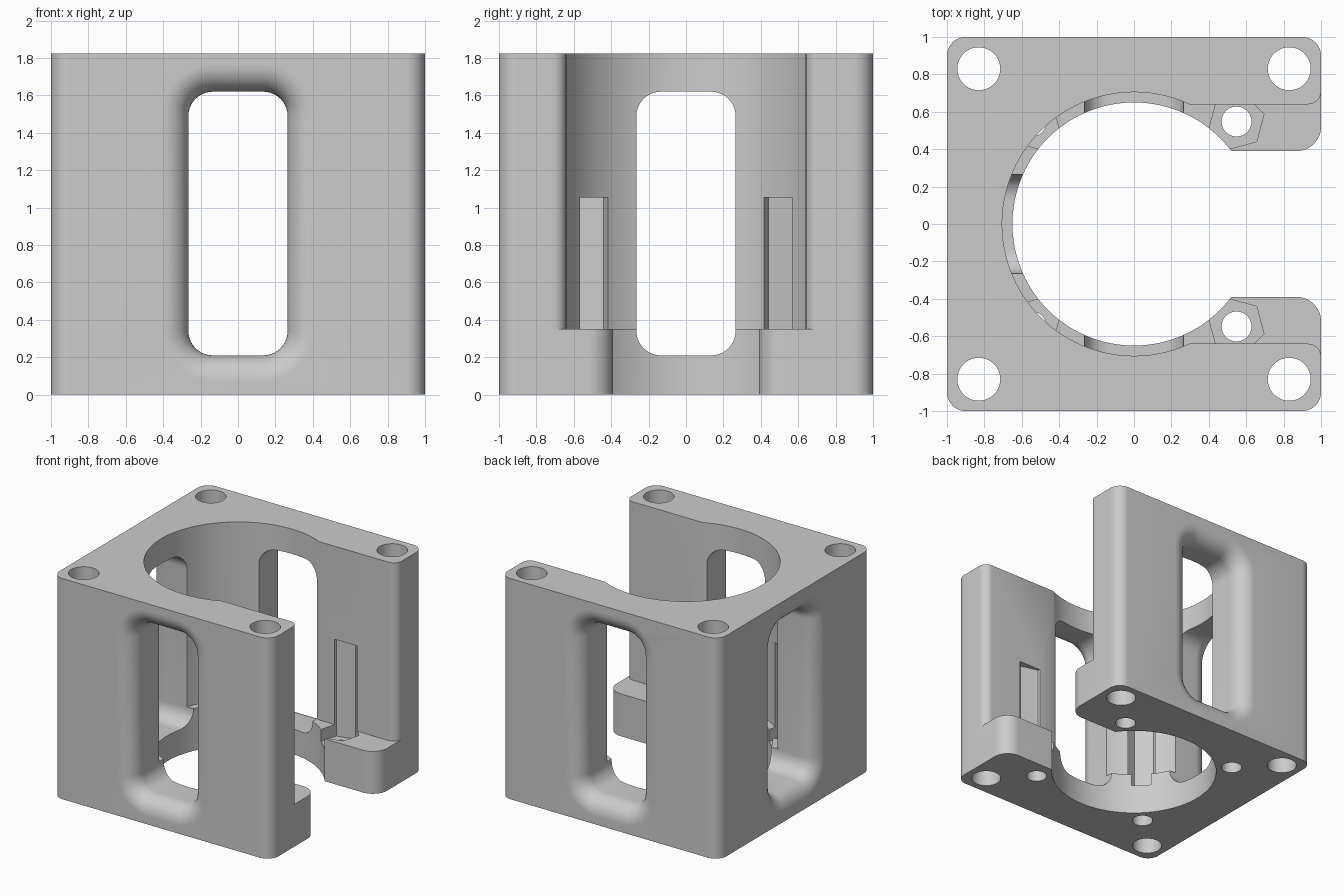
import bpy, bmesh
from math import sin, cos, pi, radians
from mathutils import Matrix

HEIGHT, SHELF, WALL, FLARE = 1.825, 0.35, 0.64, 0.14

cube = bpy.data.objects.get("Cube")
if cube:
    bpy.data.objects.remove(cube, do_unlink=True)

grey = bpy.data.materials.new("light grey")
grey.use_nodes = True
grey.diffuse_color = (0.6, 0.6, 0.6, 1)
grey.node_tree.nodes["Principled BSDF"].inputs["Base Color"].default_value = (0.6, 0.6, 0.6, 1)


def arc(cx, cy, r, start, end, steps):
    angles = [radians(start + (end - start) * i / steps) for i in range(steps + 1)]
    return [(cx + r * cos(a), cy + r * sin(a)) for a in angles]


def circle(x, y, r, sides=48, turn=0):
    return arc(x, y, r, turn, turn + 360, sides)[:-1]


def rounded_rect(half_w, half_h, r, steps=10):
    a, b = half_w - r, half_h - r
    corners = [(a, b, 0), (-a, b, 90), (-a, -b, 180), (a, -b, 270)]
    return [p for x, y, s in corners for p in arc(x, y, r, s, s + 90, steps)]


def loft(name, layers):
    """Solid through a list of (profile, z) layers of equal point count."""
    bm = bmesh.new()
    rings = [[bm.verts.new((x, y, z)) for x, y in pts] for pts, z in layers]
    n = len(rings[0])
    for low, high in zip(rings, rings[1:]):
        for i in range(n):
            j = (i + 1) % n
            bm.faces.new((low[i], low[j], high[j], high[i]))
    bm.faces.new(rings[0][::-1])
    bm.faces.new(rings[-1])
    bmesh.ops.recalc_face_normals(bm, faces=bm.faces)
    mesh = bpy.data.meshes.new(name)
    bm.to_mesh(mesh)
    bm.free()
    obj = bpy.data.objects.new(name, mesh)
    mesh.materials.append(grey)
    bpy.context.collection.objects.link(obj)
    return obj


def cut(name, layers, matrix=Matrix()):
    """Subtract a lofted solid from the housing."""
    cutter = loft(name, layers)
    cutter.data.transform(matrix)
    cutter.hide_render = True
    mod = housing.modifiers.new(name, "BOOLEAN")
    mod.operation, mod.solver, mod.object = "DIFFERENCE", "EXACT", cutter
    bpy.context.view_layer.objects.active = housing
    bpy.ops.object.modifier_apply(modifier=name)
    bpy.data.objects.remove(cutter, do_unlink=True)


def prism(points, low, high):
    return [(points, low), (points, high)]


def mouth(start, half, r):
    """Slot open towards +x with rounded outer lips."""
    lip = [(start, half)] + arc(1 - r, half + r, r, -90, 0, 12) + [(1.1, half + r)]
    return lip + [(x, -y) for x, y in reversed(lip)]


# Block with rounded upright edges
housing = loft("housing", prism(rounded_rect(1, 1, 0.1), 0, HEIGHT))

# Stepped bore and the open side
cut("lower_bore", prism(circle(0, 0, 0.65, 96), -0.1, 0.4))
cut("upper_bore", prism(circle(0, 0, 0.705, 96), SHELF, 2))
cut("lower_mouth", prism(mouth(0.3, 0.39, 0.13), -0.1, 0.4))
cut("upper_mouth", prism(mouth(0.1, WALL, 0.07), SHELF, 2))

# Windows with outward rounded rims in three walls
window = [(rounded_rect(0.265, 0.705, 0.13), 0.4)]
for i in range(13):
    a = pi / 2 * i / 12
    grow = FLARE * (1 - cos(a))
    window.append((rounded_rect(0.265 + grow, 0.705 + grow, 0.13 + grow), 1 - FLARE + FLARE * sin(a)))
window.append((window[-1][0], 1.1))
for name, turn in (("front", 0), ("right", -90), ("back", 180)):
    place = Matrix.Translation((0, 0, 0.915)) @ Matrix.Rotation(radians(turn), 4, "Z") @ Matrix.Rotation(pi / 2, 4, "X")
    cut(name + "_window", window, place)

# Corner bolt holes, nut pockets and small screw holes
for sx in (-1, 1):
    for sy in (-1, 1):
        cut("bolt_hole", prism(circle(sx * 0.83, sy * 0.83, 0.115), -0.1, 2))
        cut("nut_pocket", prism(circle(sx * 0.548, sy * 0.548, 0.152, 6, 15 * sx * sy), 0.25, 1.055))
        cut("screw_hole", prism(circle(sx * 0.548, sy * 0.548, 0.08), -0.1, 0.3))

# Smooth shading with crisp edges
bpy.ops.object.select_all(action="DESELECT")
housing.select_set(True)
bpy.context.view_layer.objects.active = housing
bpy.ops.object.shade_smooth_by_angle(angle=radians(30))
